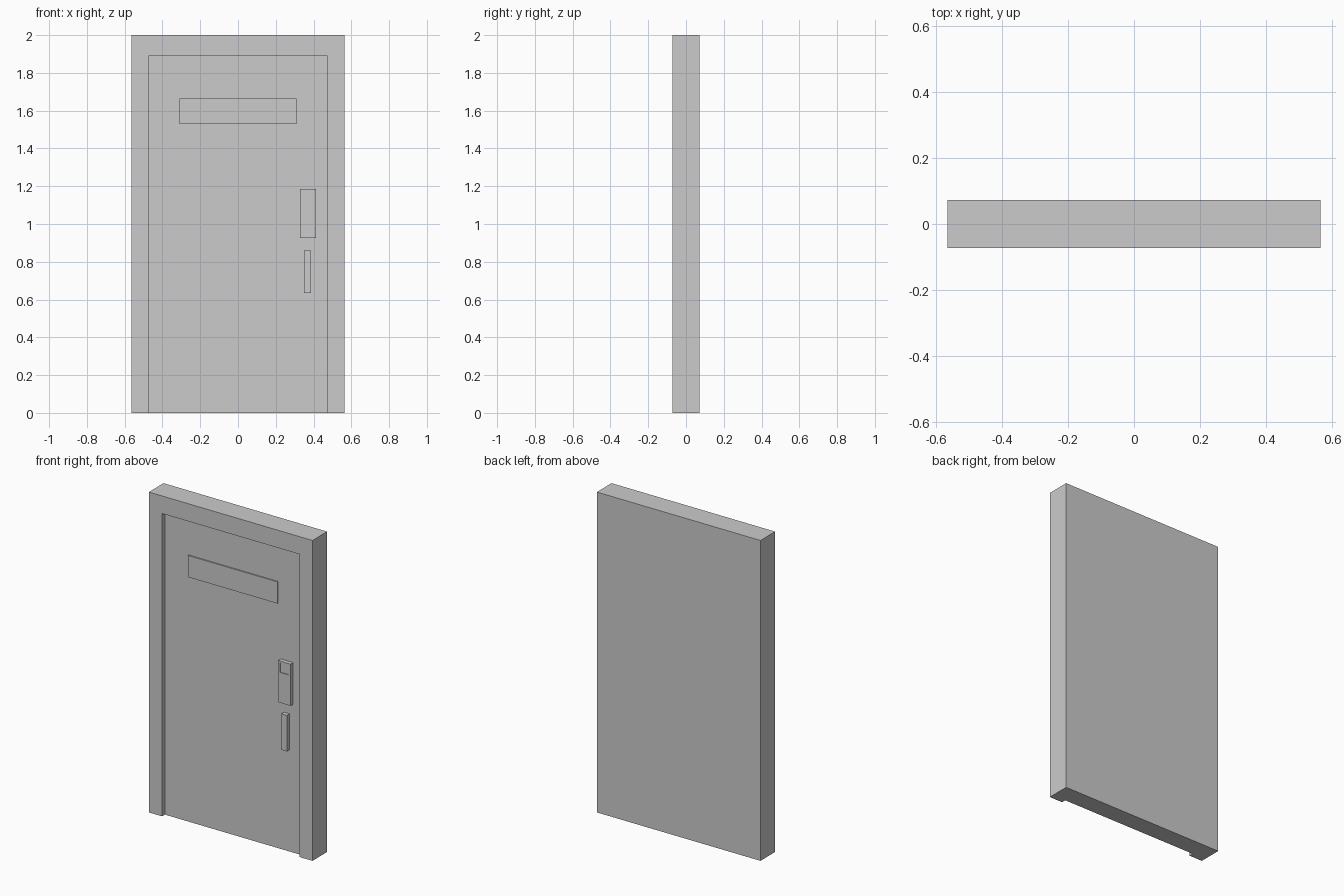
import bpy
import bmesh
from mathutils import Vector

if "Cube" in bpy.data.objects:
    bpy.data.objects.remove(bpy.data.objects["Cube"])


def box(name, x, y, z):
    """Box from (min, max) ranges on each axis."""
    bm = bmesh.new()
    bmesh.ops.create_cube(bm, size=1)
    for v in bm.verts:
        v.co = Vector([r[0] if c < 0 else r[1] for c, r in zip(v.co, (x, y, z))])
    mesh = bpy.data.meshes.new(name)
    bm.to_mesh(mesh)
    bm.free()
    obj = bpy.data.objects.new(name, mesh)
    bpy.context.collection.objects.link(obj)
    return obj


def cut(target, cutter):
    """Subtract a hidden cutter from the target."""
    cutter.hide_render = True
    cutter.hide_viewport = True
    mod = target.modifiers.new("recess", 'BOOLEAN')
    mod.operation = 'DIFFERENCE'
    mod.solver = 'EXACT'
    mod.object = cutter


FRONT = -0.0725          # front of the frame
DOOR = FRONT + 0.028     # front of the recessed door leaf

# Frame and door leaf: one slab, recessed at the front inside the frame
door = box("door_and_frame", (-0.565, 0.565), (FRONT, -FRONT), (0, 2))
cut(door, box("door_recess_cutter", (-0.474, 0.474), (FRONT - 0.1, DOOR), (-0.1, 1.89)))

# Upper window panel
box("window_panel", (-0.309, 0.309), (DOOR - 0.008, DOOR + 0.01), (1.53, 1.665))

# Lock plate with a shallow square screen
lock = box("lock_plate", (0.327, 0.412), (DOOR - 0.026, DOOR + 0.01), (0.926, 1.186))
cut(lock, box("screen_cutter", (0.341, 0.398), (FRONT - 0.1, DOOR - 0.021), (1.115, 1.175)))

# Pull handle
box("pull_handle", (0.349, 0.387), (DOOR - 0.027, DOOR + 0.01), (0.635, 0.86))
